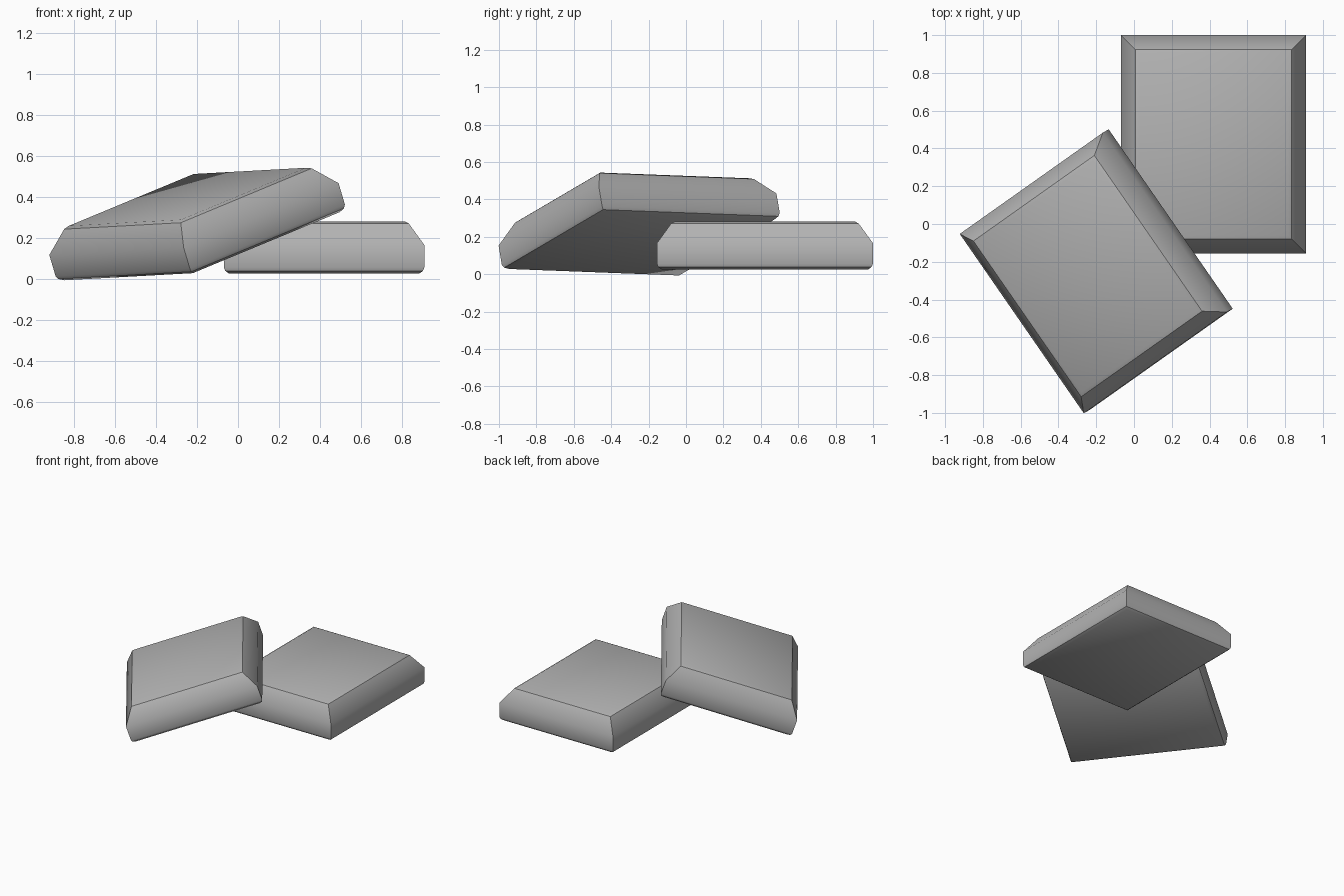
import bpy
import bmesh
from mathutils import Matrix, Vector

cube = bpy.data.objects.get("Cube")
if cube:
    bpy.data.objects.remove(cube, do_unlink=True)

# Single plain grey
grey = bpy.data.materials.new("mid_grey")
grey.use_nodes = True
colour = (0.45, 0.45, 0.45, 1)
grey.diffuse_color = colour
grey.node_tree.nodes["Principled BSDF"].inputs["Base Color"].default_value = colour

WIDTH, LENGTH = 0.98, 1.155
# Side profile, bottom to top: inset from the widest outline, height
PROFILE = [(0.025, 0), (0.007, 0.013), (0, 0.03), (0, 0.14), (0.076, 0.245), (0.095, 0.255)]
RIMS = (1, 4)  # profile rings with a crisp edge


def slab(name, matrix):
    bm = bmesh.new()
    rings = []
    for inset, z in PROFILE:
        x, y = WIDTH / 2 - inset, LENGTH / 2 - inset
        rings.append([bm.verts.new((sx * x, sy * y, z))
                      for sx, sy in ((-1, -1), (1, -1), (1, 1), (-1, 1))])
    # Bands between the rings, then the two caps
    for low, high in zip(rings, rings[1:]):
        for i in range(4):
            j = (i + 1) % 4
            bm.faces.new((low[i], low[j], high[j], high[i]))
    bm.faces.new(rings[0][::-1])
    bm.faces.new(rings[-1])
    for face in bm.faces:
        face.smooth = True
    # Crisp rims and upright corners, soft everywhere else
    for i in range(4):
        for r in RIMS:
            bm.edges.get((rings[r][i], rings[r][(i + 1) % 4])).smooth = False
        for r in range(*RIMS):
            bm.edges.get((rings[r][i], rings[r + 1][i])).smooth = False
    mesh = bpy.data.meshes.new(name)
    bm.to_mesh(mesh)
    bm.free()
    mesh.materials.append(grey)
    obj = bpy.data.objects.new(name, mesh)
    obj.matrix_world = matrix
    bpy.context.collection.objects.link(obj)


# Slab lying flat
slab("flat_slab", Matrix.Translation((0.421, 0.422, 0.026)))

# Slab leaning on the flat one
across = Vector((0.773, 0.547, 0.321)).normalized()
up = across.cross(Vector((-0.565, 0.824, -0.03))).normalized()
along = up.cross(across)
tilt = Matrix((across, along, up)).transposed().to_4x4()
slab("leaning_slab", Matrix.Translation((-0.176, -0.237, 0.16)) @ tilt)
